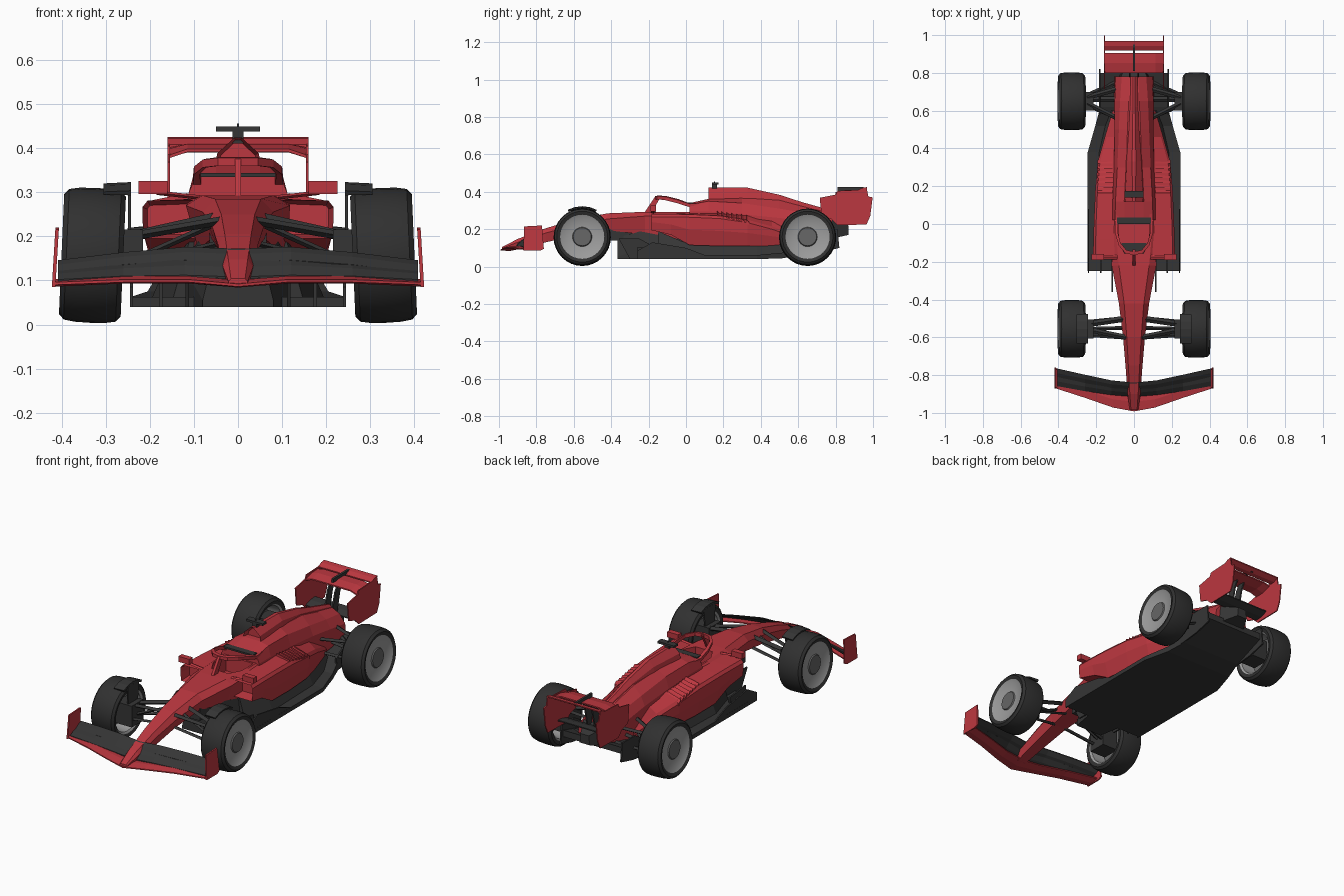
import bpy, bmesh, math
from mathutils import Matrix, Vector


def mat(name, c):
    m = bpy.data.materials.new(name)
    m.diffuse_color = (*c, 1)
    return m


RED = mat("body red", (0.50, 0.038, 0.05))
DARK = mat("carbon dark", (0.036, 0.036, 0.036))
TYRE = mat("tyre black", (0.03, 0.03, 0.03))
GREY = mat("rim grey", (0.33, 0.33, 0.33))
HUB = mat("hub grey", (0.13, 0.13, 0.13))


def finish(name, bm, mats, mirror):
    bmesh.ops.recalc_face_normals(bm, faces=bm.faces)
    me = bpy.data.meshes.new(name)
    bm.to_mesh(me)
    bm.free()
    ob = bpy.data.objects.new(name, me)
    bpy.context.collection.objects.link(ob)
    for m in mats:
        me.materials.append(m)
    if mirror:
        ob.modifiers.new("Mirror", 'MIRROR').use_clip = False
    return ob


def loft(name, rings, m, mirror=False, inset=None):
    """Skin closed rings of points; inset=(thickness, depth) recesses the first cap."""
    bm = bmesh.new()
    vs = [[bm.verts.new(p) for p in r] for r in rings]
    n = len(rings[0])
    for a, b in zip(vs, vs[1:]):
        for i in range(n):
            j = (i + 1) % n
            bm.faces.new((a[i], a[j], b[j], b[i]))
    cap = bm.faces.new(vs[0])
    bm.faces.new(vs[-1])
    if inset:
        bmesh.ops.recalc_face_normals(bm, faces=bm.faces)
        bmesh.ops.inset_region(bm, faces=[cap], thickness=inset[0])
        bmesh.ops.translate(bm, verts=cap.verts, vec=(0, inset[1], 0))
    return finish(name, bm, [m], mirror)


def sym(y, *pts):
    """Symmetric section across the car from right-hand (x, z) points."""
    return [(x, y, z) for x, z in pts] + [(-x, y, z) for x, z in reversed(pts)]


def box(name, x, y, z, m, mirror=False):
    ring = lambda h: [(x[0], y[0], h), (x[1], y[0], h), (x[1], y[1], h), (x[0], y[1], h)]
    return loft(name, [ring(z[0]), ring(z[1])], m, mirror)


def arm(name, a, b, w, h, m=DARK):
    """Flat diamond-section arm running outwards, on both sides."""
    ring = lambda p: [(p[0], p[1] - w, p[2]), (p[0], p[1], p[2] + h),
                      (p[0], p[1] + w, p[2]), (p[0], p[1], p[2] - h)]
    return loft(name, [ring(a), ring(b)], m, True)


def wing(name, stations, t, m):
    """Full-span plane; stations are x, lead y, lead z, trail y, trail z."""
    def ring(s, x, ly, lz, ty, tz):
        my, mz = (ly + ty) / 2, (lz + tz) / 2
        return [(s * x, ly, lz), (s * x, my, mz + t * 0.4), (s * x, ty, tz),
                (s * x, ty, tz - t * 0.5), (s * x, my, mz - t), (s * x, ly, lz - t * 0.5)]
    rings = [ring(-1, *s) for s in reversed(stations)] + [ring(1, *s) for s in stations if s[0] > 0]
    return loft(name, rings, m)


def plate(name, pts, x, t, m, lean=0.0):
    """Upright side plate from (y, z) outline; lean moves the upper edge in x."""
    z0 = min(p[1] for p in pts)
    ring = lambda o: [(x + o + lean * (z - z0), y, z) for y, z in pts]
    return loft(name, [ring(-t / 2), ring(t / 2)], m, True)


# Nose and chassis tub
tub = loft("chassis", [
    sym(-.985, (.016, .104), (.022, .098), (.018, .086)),
    sym(-.90, (.022, .148), (.034, .130), (.026, .092)),
    sym(-.75, (.030, .205), (.045, .180), (.034, .130)),
    sym(-.60, (.038, .250), (.058, .220), (.042, .165)),
    sym(-.42, (.052, .285), (.080, .255), (.060, .195)),
    sym(-.22, (.080, .293), (.118, .270), (.090, .170)),
    sym(-.05, (.095, .293), (.116, .275), (.110, .130)),
    sym(.06, (.095, .293), (.116, .275), (.110, .120))], RED)

# Cockpit opening
cut = loft("cockpit_cutter", [[(x, y, z) for x, y in
           [(-.05, -.155), (.05, -.155), (.085, -.09), (.085, .01), (-.085, .01), (-.085, -.09)]]
           for z in (.21, .34)], RED)
cut.hide_render = True
cut.hide_set(True)
cut.display_type = 'WIRE'
bo = tub.modifiers.new("Cockpit", 'BOOLEAN')
bo.object, bo.operation = cut, 'DIFFERENCE'

# Engine cover, spine and headrest
loft("engine_cover", [
    sym(.02, (.05, .340), (.098, .332), (.113, .295), (.110, .15)),
    sym(.12, (.05, .362), (.098, .350), (.113, .295), (.110, .13)),
    sym(.30, (.04, .368), (.088, .340), (.106, .28), (.110, .12)),
    sym(.50, (.035, .355), (.080, .310), (.102, .26), (.106, .12)),
    sym(.65, (.028, .315), (.074, .285), (.102, .24), (.106, .14)),
    sym(.78, (.022, .285), (.065, .265), (.098, .22), (.102, .17))], RED)
loft("engine_spine", [
    sym(.12, (.008, .424), (.047, .388), (.056, .34)),
    sym(.33, (.010, .422), (.036, .390), (.050, .33)),
    sym(.50, (.008, .384), (.026, .360), (.040, .30)),
    sym(.62, (.006, .345), (.020, .330), (.030, .28)),
    sym(.78, (.005, .300), (.016, .290), (.024, .26))], RED, inset=(.009, .03))
box("headrest_pad", (-.09, .09), (.0, .035), (.335, .344), DARK)

# Sidepods with recessed inlets, and their cooling louvres
pod = lambda y, zi, xo, zo, xb, zb: [(.08, y, zi), (xo - .012, y, zo), (xo, y, zo - .015),
                                     (xo, y, (zo + zb) / 2), (xb, y, zb), (.08, y, zb)]
loft("sidepod", [pod(-.185, .283, .217, .281, .212, .195), pod(-.08, .285, .215, .281, .20, .17),
                 pod(.02, .287, .212, .279, .19, .115), pod(.18, .29, .205, .272, .185, .11),
                 pod(.33, .28, .192, .250, .175, .11), pod(.46, .26, .155, .215, .145, .11),
                 pod(.60, .22, .113, .165, .11, .125)], RED, True, inset=(.012, .06))
for i in range(7):
    y = .165 + i * .026
    z = .288 - i * .0035
    loft("sidepod_louvre", [[(x, y, zz - .02), (x, y, zz + .008), (x, y + .017, zz - .006), (x, y + .017, zz - .02)]
         for x, zz in ((.115, z + .002), (.194, z - .014 - i * .0015))], RED, True)

# Halo: hoop and centre pillar
hoop = [(0, -.165, .372), (.045, -.155, .372), (.080, -.115, .368), (.100, -.05, .352),
        (.102, .02, .330), (.098, .10, .335)]
rings = []
for x, y, z in hoop:
    d = Vector((-x, .05 - y, 0)).normalized() * .018 if y < .02 else Vector((-.018, 0, 0))
    rings.append([(x, y, z - .012), (x, y, z + .006), (x + d.x, y + d.y, z + .008), (x + d.x, y + d.y, z - .012)])
loft("halo_hoop", rings, RED, True)
loft("halo_pillar", [[(-.007, y, z), (.007, y, z), (.007, y + w, z), (-.007, y + w, z)]
     for y, z, w in ((-.225, .285, .04), (-.165, .375, .03))], RED)

# Mirrors
box("mirror", (.160, .225), (-.19, -.160), (.296, .326), RED, True)
arm("mirror_stalk", (.085, -.175, .288), (.185, -.175, .299), .012, .005, RED)

# Roof camera
box("camera_stem", (-.013, .013), (.14, .165), (.41, .445), DARK)
box("camera_bar", (-.05, .05), (.14, .175), (.438, .449), DARK)
box("antenna", (-.002, .002), (.15, .156), (.445, .456), DARK)

# Floor with rising diffuser, keel and core
loft("floor", [sym(y, (w, t), (w, b)) for y, w, t, b in
     [(-.25, .245, .062, .04), (.38, .245, .062, .04), (.52, .205, .075, .045), (.62, .178, .12, .065),
      (.80, .185, .17, .135)]], DARK)
loft("keel", [sym(-.365, (.055, .155), (.08, .055), (.08, .04)), sym(-.25, (.09, .19), (.10, .09), (.10, .04)),
              sym(.05, (.13, .13), (.15, .09), (.15, .04))], DARK)
loft("floor_core", [sym(-.15, (.11, .19), (.15, .05)), sym(.02, (.17, .118), (.20, .05)),
                    sym(.38, (.16, .115), (.19, .05)), sym(.60, (.11, .13), (.13, .09))], DARK)
box("chassis_underside", (-.065, .065), (-.42, -.10), (.14, .215), DARK)
plate("floor_edge", [(-.26, .04), (-.26, .085), (-.18, .13), (.0, .10), (.10, .062), (.10, .04)], .241, .007, DARK)
plate("floor_fence", [(-.30, .04), (-.36, .15), (-.25, .15), (-.12, .08), (-.12, .04)], .115, .008, DARK)
plate("inner_fence", [(-.26, .04), (-.26, .105), (-.12, .09), (-.12, .04)], .175, .008, DARK)
plate("diffuser_wall", [(.58, .06), (.58, .13), (.70, .20), (.81, .20), (.82, .10), (.72, .075)], .182, .008, DARK)

# Gearbox and rear crash structure
loft("gearbox", [sym(.55, (.08, .25), (.09, .12)), sym(.78, (.07, .25), (.08, .15)),
                 sym(.87, (.025, .22), (.03, .17))], DARK)

# Front wing: main plane, flaps, endplates
wing("front_wing_main", [(0, -.992, .092, -.89, .10), (.11, -.972, .102, -.885, .108),
                         (.26, -.92, .102, -.84, .108), (.415, -.87, .096, -.79, .10)], .012, RED)
wing("front_wing_flap_lower", [(0, -.915, .108, -.875, .145), (.12, -.905, .112, -.862, .150),
                               (.26, -.885, .110, -.836, .138), (.408, -.858, .102, -.808, .122)], .009, DARK)
wing("front_wing_flap_upper", [(0, -.880, .140, -.84, .172), (.12, -.868, .146, -.828, .176),
                               (.26, -.842, .136, -.798, .164), (.408, -.814, .118, -.765, .146)], .009, DARK)
plate("front_wing_endplate", [(-.87, .085), (-.865, .215), (-.77, .22), (-.76, .095), (-.78, .085)],
      .418, .008, RED, -.06)

# Rear wing: planes, endplates, supports
wing("rear_wing_main", [(0, .80, .398, .905, .410), (.115, .80, .398, .905, .410), (.157, .80, .384, .905, .402)],
     .014, RED)
wing("rear_wing_flap", [(0, .918, .408, .968, .425), (.16, .918, .408, .968, .425)], .012, RED)
plate("rear_wing_endplate", [(.715, .368), (.80, .385), (.81, .405), (.92, .41), (.965, .425), (.975, .375),
                             (.998, .37), (.985, .27), (.965, .225), (.81, .222), (.775, .255), (.725, .27)],
      .157, .006, RED)
wing("beam_wing", [(0, .80, .245, .88, .262), (.156, .80, .245, .88, .262)], .012, DARK)
plate("rear_wing_pylon", [(.76, .22), (.80, .36), (.82, .395), (.86, .395), (.84, .35), (.81, .22)], .022, .008, DARK)
box("flap_actuator", (-.006, .006), (.81, .95), (.405, .425), DARK)

# Wheels: lathed profile of (radius, axial offset, material of the next band)
PROFILE = [(.001, .058, 2), (.048, .058, 2), (.052, .052, 1), (.108, .057, 1), (.118, .064, 0), (.136, .070, 0),
           (.148, .059, 0), (.152, .035, 0), (.153, 0, 0), (.152, -.035, 0), (.148, -.059, 0), (.136, -.070, 0),
           (.117, -.066, 1), (.108, -.058, 1), (.104, .020, 2), (.001, .030, 2)]


def wheel(name, y):
    bm = bmesh.new()
    n = 32
    cols = [[bm.verts.new((o, r * math.cos(a * math.tau / n), r * math.sin(a * math.tau / n)))
             for a in range(n)] for r, o, _ in PROFILE]
    for k in range(len(cols) - 1):
        for a in range(n):
            b = (a + 1) % n
            f = bm.faces.new((cols[k][a], cols[k][b], cols[k + 1][b], cols[k + 1][a]))
            f.material_index = PROFILE[k][2]
    bm.faces.new(cols[0]).material_index = 2
    bm.faces.new(cols[-1]).material_index = 2
    # Leaned slightly inwards at the top
    bmesh.ops.transform(bm, verts=bm.verts, matrix=Matrix.Translation((.33, y, .157))
                        @ Matrix.Rotation(math.radians(-2.5), 4, 'Y'))
    ob = finish(name, bm, [TYRE, GREY, HUB], True)
    bpy.ops.object.select_all(action='DESELECT')
    ob.select_set(True)
    bpy.context.view_layer.objects.active = ob
    bpy.ops.object.shade_smooth_by_angle(angle=math.radians(30))


for name, y in (("front_wheel", -.555), ("rear_wheel", .65)):
    wheel(name, y)
    box(name + "_brake_duct", (.215, .31), (y - .05, y + .05), (.10, .215), DARK, True)

# Front wheel deflectors
arc = []
for a in (118, 104, 90, 76, 62):
    c, s = math.cos(math.radians(a)), math.sin(math.radians(a))
    arc.append([(x, -.555 + r * c, .157 + r * s) for x, r in ((.243, .154), (.243, .166), (.305, .163), (.305, .156))])
loft("wheel_deflector", arc, DARK, True)
plate("deflector_bracket", [(-.59, .15), (-.60, .31), (-.50, .31), (-.52, .15)], .246, .007, DARK)

# Suspension arms
for a, b, w, h in [((.04, -.50, .245), (.24, -.53, .20), .016, .012), ((.04, -.60, .235), (.24, -.56, .20), .014, .010),
                   ((.04, -.50, .185), (.24, -.52, .135), .013, .007), ((.03, -.60, .170), (.24, -.585, .135), .013, .007),
                   ((.05, -.55, .230), (.24, -.555, .145), .010, .008)]:
    arm("front_suspension_arm", a, b, w, h)
for a, b, w, h in [((.07, .55, .22), (.25, .64, .21), .014, .009), ((.07, .72, .23), (.25, .67, .21), .014, .009),
                   ((.08, .56, .15), (.25, .63, .12), .013, .008), ((.07, .76, .17), (.25, .68, .12), .013, .008),
                   ((.08, .66, .17), (.25, .66, .15), .014, .010)]:
    arm("rear_suspension_arm", a, b, w, h)
